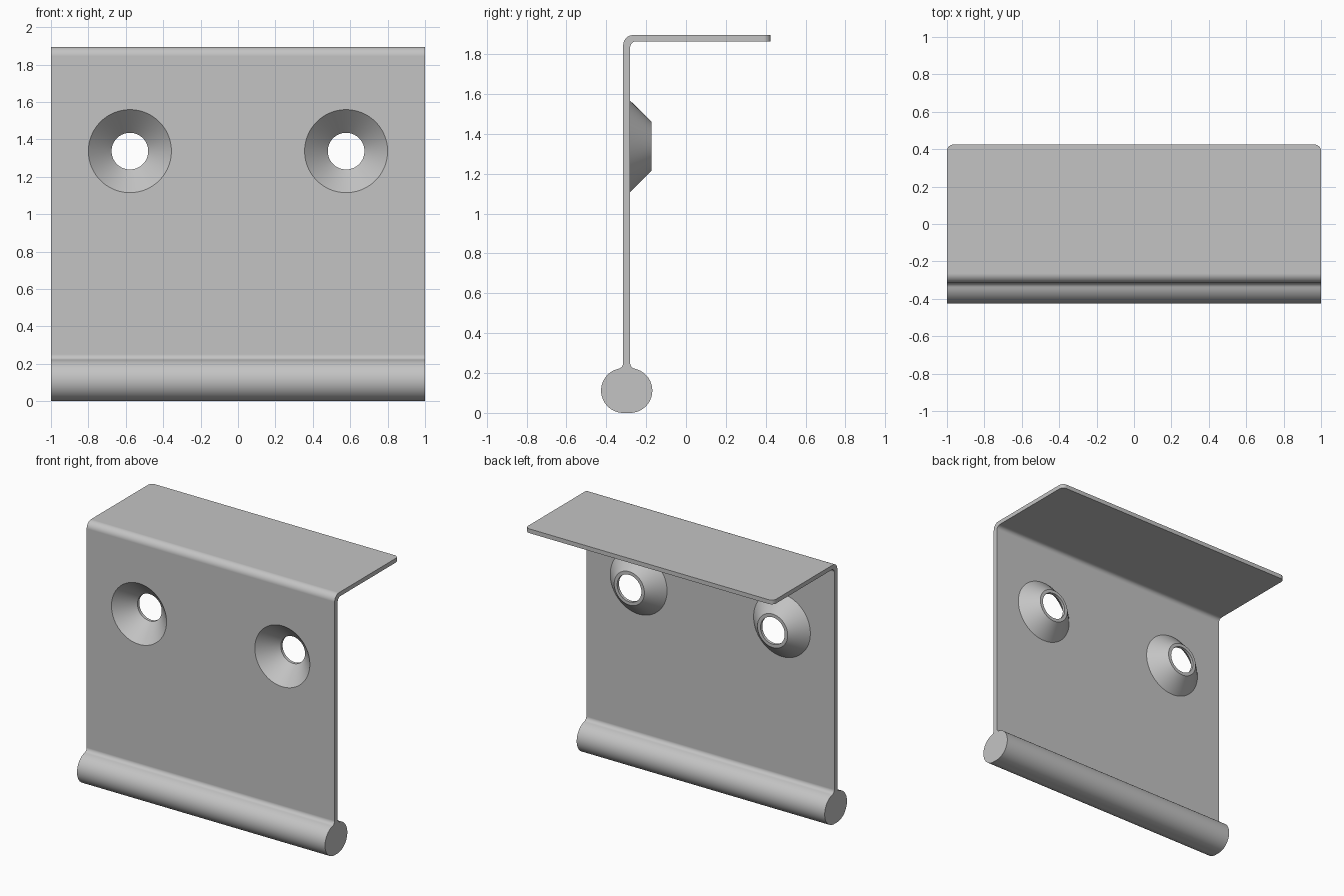
import bpy, bmesh, math
from mathutils import Matrix, Vector

cube = bpy.data.objects.get("Cube")
if cube:
    bpy.data.objects.remove(cube, do_unlink=True)

# Main dimensions
HALF_W, TOP, BACK = 1.0, 1.895, 0.425
FRONT_Y, REAR_Y = -0.315, -0.28           # faces of the upright sheet
MID_Y = (FRONT_Y + REAR_Y) / 2
THICK = REAR_Y - FRONT_Y
BULB_R, BULB_OFF, FILLET = 0.112, 0.0165, 0.03
HOLE_X, HOLE_Z = 0.578, 1.337

steel = bpy.data.materials.new("plain grey metal")
steel.use_nodes = True
GREY = (0.55, 0.55, 0.55, 1)
steel.diffuse_color = GREY
steel.node_tree.nodes["Principled BSDF"].inputs["Base Color"].default_value = GREY


def arc(cy, cz, r, a0, a1, n):
    """Points on an arc in the y-z plane, angles in degrees."""
    angles = [math.radians(a0 + (a1 - a0) * i / n) for i in range(n + 1)]
    return [(cy + r * math.cos(a), cz + r * math.sin(a)) for a in angles]


def make_object(name, bm):
    bmesh.ops.recalc_face_normals(bm, faces=bm.faces)
    mesh = bpy.data.meshes.new(name)
    bm.to_mesh(mesh)
    bm.free()
    mesh.materials.append(steel)
    obj = bpy.data.objects.new(name, mesh)
    bpy.context.collection.objects.link(obj)
    return obj


def lathe(name, profile, x, segments=96):
    """Solid of revolution about a y-parallel axis; profile is (y, radius)."""
    bm = bmesh.new()
    rings = []
    for y, r in profile:
        rings.append([bm.verts.new((x + r * math.cos(2 * math.pi * i / segments), y,
                                    HOLE_Z + r * math.sin(2 * math.pi * i / segments)))
                      for i in range(segments)])
    for a, b in zip(rings, rings[1:]):
        for i in range(segments):
            j = (i + 1) % segments
            bm.faces.new((a[i], a[j], b[j], b[i]))
    bm.faces.new(rings[0])
    bm.faces.new(rings[-1])
    return make_object(name, bm)


# Cross-section: bulb, fillets, upright sheet, bent flange
fy = THICK / 2 + FILLET                    # fillet centre offset from the sheet middle
dy = fy - BULB_OFF
dz = math.sqrt((BULB_R + FILLET) ** 2 - dy ** 2)
tan = math.degrees(math.atan2(dz, dy))     # angle where bulb meets fillet
fz = BULB_R + dz
R_OUT, R_IN = 0.05, 0.03
under = TOP - 0.031
profile = arc(MID_Y + BULB_OFF, BULB_R, BULB_R, -90, tan, 32)
profile += arc(MID_Y + fy, fz, FILLET, 180 + tan, 180, 8)
profile += arc(REAR_Y + R_IN, under - R_IN, R_IN, 180, 90, 8)
profile += [(BACK, under), (BACK, TOP)]
profile += arc(FRONT_Y + R_OUT, TOP - R_OUT, R_OUT, 90, 180, 10)
profile += arc(MID_Y - fy, fz, FILLET, 0, -tan, 8)
profile += arc(MID_Y - BULB_OFF, BULB_R, BULB_R, 180 - tan, 270, 32)

# Extrude across the width
bm = bmesh.new()
face = bm.faces.new([bm.verts.new((-HALF_W, y, z)) for y, z in profile])
ext = bmesh.ops.extrude_face_region(bm, geom=[face])
bmesh.ops.translate(bm, vec=(2 * HALF_W, 0, 0),
                    verts=[v for v in ext["geom"] if isinstance(v, bmesh.types.BMVert)])
# Round the free corners of the flange
corners = [e for e in bm.edges
           if all(v.co.y > BACK - 0.001 for v in e.verts)
           and abs(e.verts[0].co.x - e.verts[1].co.x) < 0.001]
bmesh.ops.bevel(bm, geom=corners, offset=0.035, segments=6, profile=0.5, affect='EDGES')
bracket = make_object("bracket", bm)


def boolean(cutter, operation):
    mod = bracket.modifiers.new(operation.lower(), 'BOOLEAN')
    mod.operation, mod.solver, mod.object = operation, 'EXACT', cutter
    bpy.context.view_layer.objects.active = bracket
    bpy.ops.object.modifier_apply(modifier=mod.name)
    bpy.data.objects.remove(cutter, do_unlink=True)


# Pressed countersinks: outer cone joined on, inner cone and bore cut out
TIP_Y = -0.172
for x in (-HOLE_X, HOLE_X):
    boolean(lathe("dimple", [(REAR_Y - 0.01, 0.229), (REAR_Y, 0.229), (TIP_Y, 0.122)], x), 'UNION')
    boolean(lathe("countersink", [(FRONT_Y - 0.02, 0.242), (FRONT_Y, 0.222),
                                  (-0.193, 0.098), (TIP_Y + 0.03, 0.098)], x), 'DIFFERENCE')

# Smooth curves, crisp edges, flat sheet faces
bpy.ops.object.select_all(action='DESELECT')
bracket.select_set(True)
bpy.context.view_layer.objects.active = bracket
bpy.ops.object.shade_smooth_by_angle(angle=math.radians(25))
weighted = bracket.modifiers.new("even shading", 'WEIGHTED_NORMAL')
weighted.keep_sharp = True
